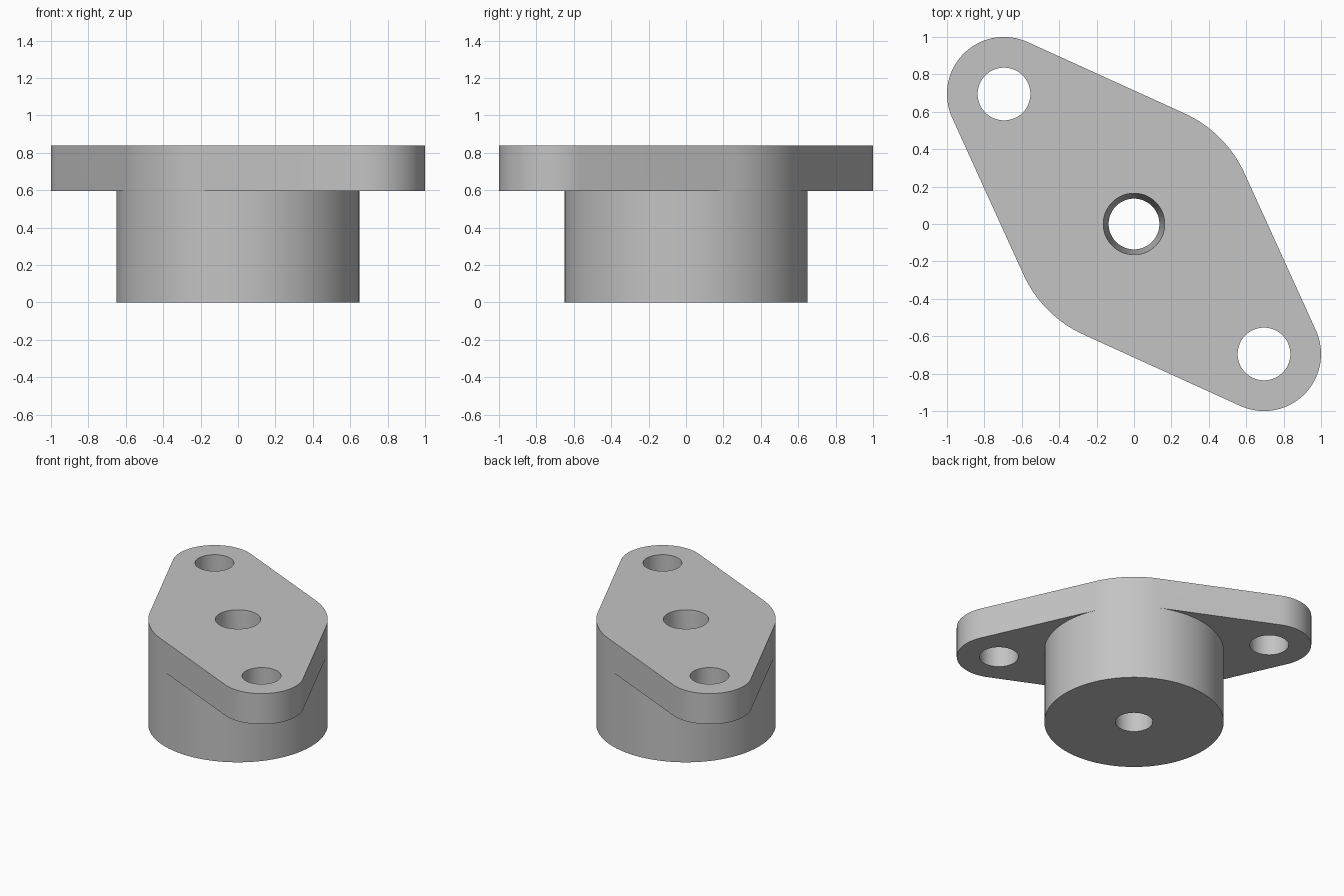
import bpy, bmesh
from math import sin, cos, pi, acos, hypot

cube = bpy.data.objects.get("Cube")
if cube:
    bpy.data.objects.remove(cube, do_unlink=True)

BODY_R, EAR_R, EAR_POS = 0.65, 0.305, 0.695
LOW, TOP = 0.595, 0.84
EAR_DIR = 3 * pi / 4
SPREAD = acos((BODY_R - EAR_R) / hypot(EAR_POS, EAR_POS))
STEPS = 32

metal = bpy.data.materials.new("plain grey")
metal.use_nodes = True
grey = (0.55, 0.55, 0.55, 1)
metal.diffuse_color = grey
metal.node_tree.nodes["Principled BSDF"].inputs["Base Color"].default_value = grey


def arc(cx, cy, r, a0, a1):
    return [(cx + r * cos(a0 + (a1 - a0) * i / STEPS),
             cy + r * sin(a0 + (a1 - a0) * i / STEPS)) for i in range(STEPS + 1)]


def wall(bm, lower, upper):
    n = len(lower)
    for i in range(n):
        j = (i + 1) % n
        bm.faces.new((lower[i], lower[j], upper[j], upper[i]))


def half_turn(points):
    return points + [(-x, -y) for x, y in points]


def ring(bm, points, z):
    return [bm.verts.new((x, y, z)) for x, y in points]


# Body circle and flange outline share their two middle arcs
middle = arc(0, 0, BODY_R, EAR_DIR + SPREAD - pi, EAR_DIR - SPREAD)
under_ear = arc(0, 0, BODY_R, EAR_DIR - SPREAD, EAR_DIR + SPREAD)[1:-1]
ear = arc(-EAR_POS, EAR_POS, EAR_R, EAR_DIR - SPREAD, EAR_DIR + SPREAD)

bm = bmesh.new()
base = ring(bm, half_turn(middle + under_ear), 0)
seat = ring(bm, half_turn(middle + under_ear), LOW)
m, u, e = len(middle), len(under_ear), len(ear)
ears = ring(bm, half_turn(ear), LOW)
rim_low = seat[:m] + ears[:e] + seat[m + u:2 * m + u] + ears[e:]
rim_top = ring(bm, half_turn(middle + ear), TOP)
wall(bm, base, seat)
wall(bm, rim_low, rim_top)
bm.faces.new(base)
bm.faces.new(rim_top)
# Undersides of the two ears
for k in range(2):
    s = k * (m + u)
    arc_back = [seat[(s + m - 1 + i) % len(seat)] for i in range(u + 2)]
    bm.faces.new(ears[k * e:(k + 1) * e] + arc_back[::-1])
bmesh.ops.recalc_face_normals(bm, faces=bm.faces)
mesh = bpy.data.meshes.new("flanged_bushing")
bm.to_mesh(mesh)
bm.free()
mesh.materials.append(metal)
part = bpy.data.objects.new("flanged_bushing", mesh)
bpy.context.collection.objects.link(part)


# Cut the tapered bore and the two bolt holes
def drill(name, x, y, r_low, r_top, z0, z1):
    bpy.ops.mesh.primitive_cone_add(vertices=64, radius1=r_low, radius2=r_top,
                                    depth=z1 - z0, location=(x, y, (z0 + z1) / 2))
    cutter = bpy.context.object
    cutter.name = name
    cutter.hide_render = True
    cutter.data.materials.append(metal)
    mod = part.modifiers.new(name, "BOOLEAN")
    mod.operation, mod.solver, mod.object = "DIFFERENCE", "EXACT", cutter
    bpy.context.view_layer.objects.active = part
    bpy.ops.object.modifier_apply(modifier=name)
    bpy.data.objects.remove(cutter, do_unlink=True)


drill("bore", 0, 0, 0.134, 0.166, -0.05, TOP + 0.05)
for side, sign in (("right", -1), ("left", 1)):
    drill(side + "_bolt_hole", sign * EAR_POS, -sign * EAR_POS,
          0.141, 0.141, LOW - 0.1, TOP + 0.1)

bpy.ops.object.select_all(action="DESELECT")
part.select_set(True)
bpy.context.view_layer.objects.active = part
bpy.ops.object.shade_smooth_by_angle(angle=pi / 6)
